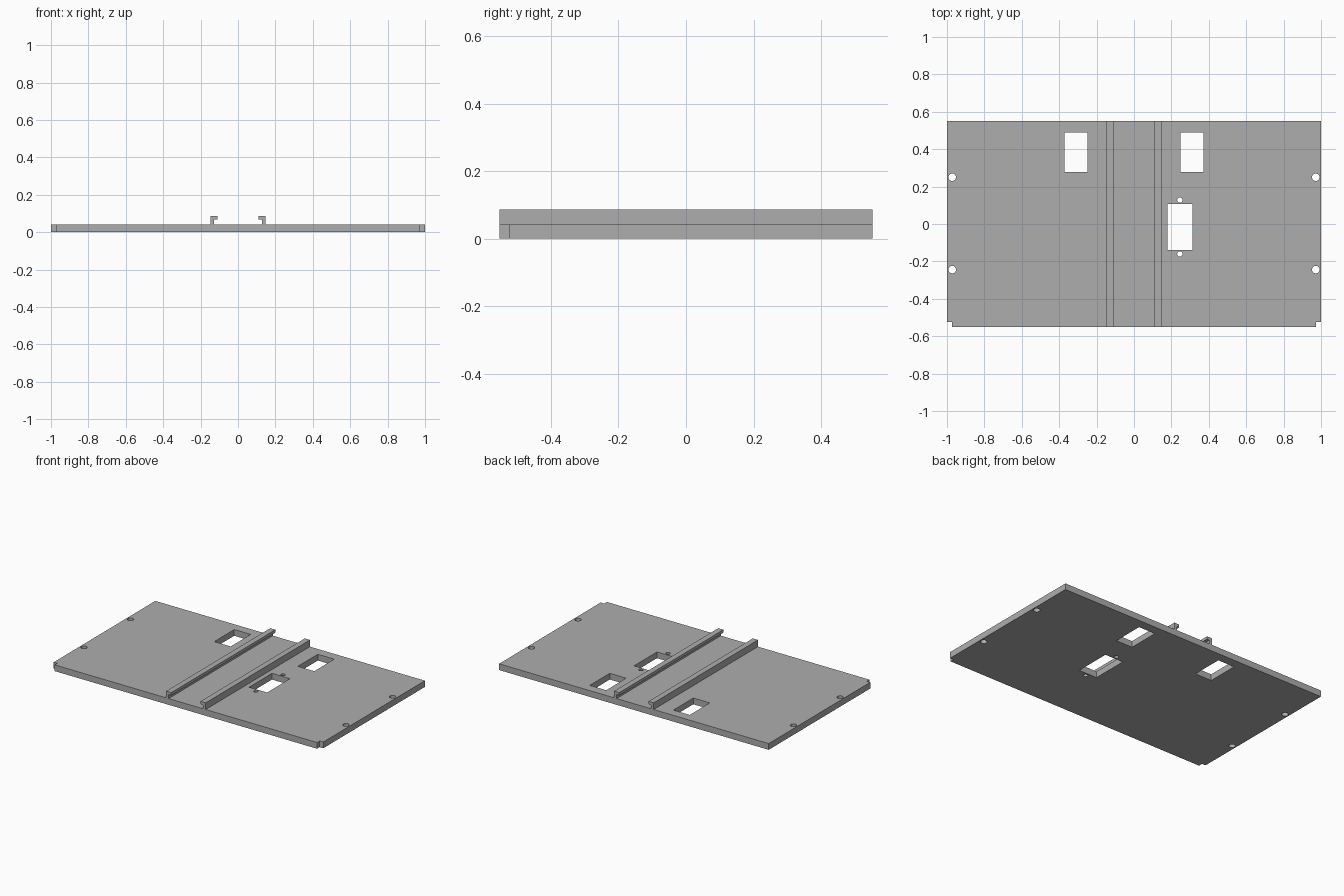
import bpy, bmesh, math
from mathutils import Matrix

cube = bpy.data.objects.get("Cube")
if cube:
    bpy.data.objects.remove(cube, do_unlink=True)

grey = bpy.data.materials.new("plain_grey")
grey.use_nodes = True
COLOR = (0.42, 0.42, 0.42, 1)
grey.diffuse_color = COLOR
grey.node_tree.nodes["Principled BSDF"].inputs["Base Color"].default_value = COLOR

HALF_DEPTH = 0.552
THICK = 0.042
RAIL_TOP = 0.087


def rect(cx, cy, w, d):
    return [(cx + sx * w / 2, cy + sy * d / 2)
            for sx, sy in ((-1, -1), (1, -1), (1, 1), (-1, 1))]


def circle(cx, cy, r, n=32):
    return [(cx + r * math.cos(math.tau * i / n), cy + r * math.sin(math.tau * i / n))
            for i in range(n)]


def extrude(name, loops, depth, matrix):
    """Fill closed loops (inner ones become holes), extrude and turn into a mesh."""
    curve = bpy.data.curves.new(name, "CURVE")
    curve.dimensions = "2D"
    curve.fill_mode = "BOTH"
    curve.extrude = depth / 2
    for loop in loops:
        spline = curve.splines.new("POLY")
        spline.points.add(len(loop) - 1)
        for point, (x, y) in zip(spline.points, loop):
            point.co = (x, y, 0, 1)
        spline.use_cyclic_u = True
    temp = bpy.data.objects.new(name + "_outline", curve)
    mesh = bpy.data.meshes.new_from_object(temp)
    bpy.data.objects.remove(temp)
    bpy.data.curves.remove(curve)

    bm = bmesh.new()
    bm.from_mesh(mesh)
    bmesh.ops.remove_doubles(bm, verts=bm.verts, dist=0.0001)
    bm.transform(matrix)
    bmesh.ops.recalc_face_normals(bm, faces=bm.faces)
    bm.to_mesh(mesh)
    bm.free()
    mesh.name = name
    mesh.materials.clear()
    mesh.materials.append(grey)
    obj = bpy.data.objects.new(name, mesh)
    bpy.context.collection.objects.link(obj)
    bpy.ops.object.select_all(action="DESELECT")
    obj.select_set(True)
    bpy.context.view_layer.objects.active = obj
    bpy.ops.object.shade_smooth_by_angle(angle=math.radians(30))
    return obj


# Base plate outline with notched front corners
right_side = [(0.973, -HALF_DEPTH), (0.973, -0.524), (1, -0.524), (1, HALF_DEPTH)]
outline = right_side + [(-x, y) for x, y in reversed(right_side)]

# Windows, screw holes beside the centre window, and edge mounting holes
holes = [rect(s * 0.31, 0.384, 0.122, 0.212) for s in (-1, 1)]
holes.append(rect(0.245, -0.016, 0.134, 0.244))
holes += [circle(0.245, -0.016 + s * 0.144, 0.014) for s in (-1, 1)]
holes += [circle(sx * 0.972, 0.003 + sy * 0.247, 0.02)
          for sx in (-1, 1) for sy in (-1, 1)]
extrude("base_plate", [outline] + holes, THICK, Matrix.Translation((0, 0, THICK / 2)))

# Two hooked rails with lips facing each other
profile = [(0.128, THICK), (0.147, THICK), (0.147, RAIL_TOP),
           (0.109, RAIL_TOP), (0.109, 0.068), (0.128, 0.068)]
for name, side in (("left_rail", 1), ("right_rail", -1)):
    extrude(name, [[(side * x, z) for x, z in profile]], 2 * HALF_DEPTH,
            Matrix.Rotation(math.pi / 2, 4, "X"))
